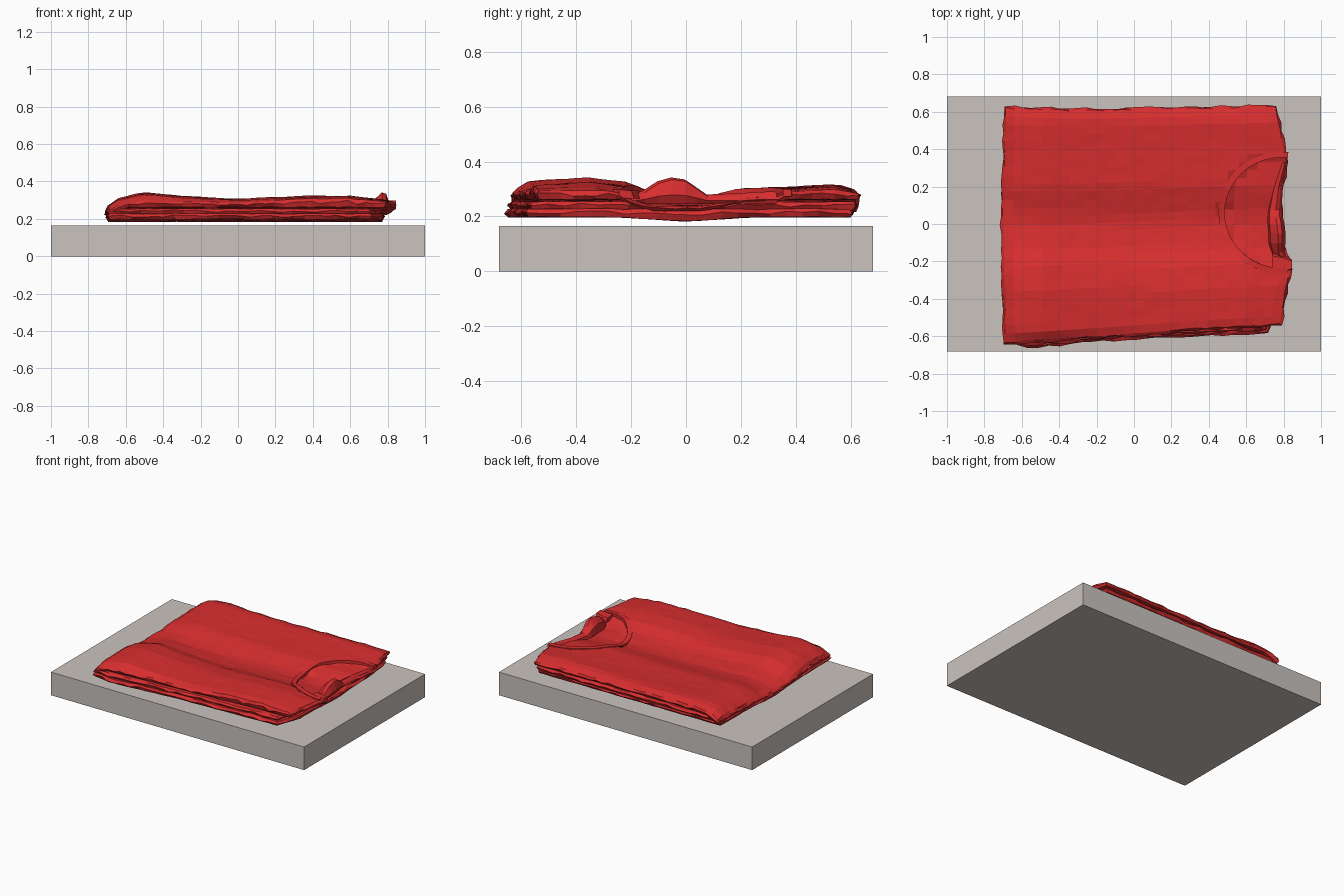
import bpy, bmesh, math, random
from mathutils import Vector

random.seed(4)
if "Cube" in bpy.data.objects:
    bpy.data.objects.remove(bpy.data.objects["Cube"], do_unlink=True)


def material(name, rgb):
    m = bpy.data.materials.new(name)
    m.use_nodes = True
    m.diffuse_color = (*rgb, 1)
    m.node_tree.nodes["Principled BSDF"].inputs["Base Color"].default_value = (*rgb, 1)
    return m


red = material("red cloth", (0.68, 0.027, 0.028))
stone = material("warm grey", (0.59, 0.55, 0.52))


def finish(bm, name, mat):
    bmesh.ops.recalc_face_normals(bm, faces=bm.faces)
    mesh = bpy.data.meshes.new(name)
    bm.to_mesh(mesh)
    bm.free()
    mesh.materials.append(mat)
    obj = bpy.data.objects.new(name, mesh)
    bpy.context.collection.objects.link(obj)
    return obj


def along(points, t):
    """Piecewise linear value at t."""
    if t <= points[0][0]:
        return points[0][1]
    for (a, p), (b, q) in zip(points, points[1:]):
        if t <= b:
            return p + (q - p) * (t - a) / (b - a)
    return points[-1][1]


def jitter(size):
    return random.uniform(-size, size)


# Height of the shirt front: two ridges with a soft valley between them
RIDGE = [(-.64, .3), (-.57, .332), (-.35, .343), (-.22, .328), (-.13, .29), (0, .268),
         (.08, .274), (.2, .303), (.4, .31), (.55, .32), (.62, .3)]
LENGTH = [(-.6, -.02), (-.5, 0), (-.3, -.02), (0, -.034), (.4, -.018), (.6, -.018), (.8, -.04)]
LEFT_ROLL = [(-.7, -.04), (-.64, -.012), (-.58, 0)]


def top_z(x, y):
    weight = along([(-.2, 1), (.1, .4)], y)
    z = along(RIDGE, y) + weight * along(LENGTH, x) + along(LEFT_ROLL, x)
    inside_neck = math.hypot((x - .79) / .31, (y - .06) / .3) < 1
    return max(z - (.016 if inside_neck else 0), .24)


def top_floor(x, y):
    return min(along([(-.68, .215), (-.6, .262)], x), top_z(x, y) - .02)


def middle_top(x, y):
    return min(.258, top_z(x, y) - .012)


def lower_floor(x, y):
    return along([(-.25, .198), (0, .182), (.25, .198)], y)


def cloth_layer(name, ends, sides, floor, ceil, nx=24, ny=20, bulge=.012):
    """Padded sheet; ends give x by y, sides give y by x, the rim is crumpled."""
    bm = bmesh.new()
    sheets = []
    for height in (ceil, floor):
        grid = []
        for i in range(nx + 1):
            row = []
            for j in range(ny + 1):
                x0 = -.69 + 1.48 * i / nx
                y = along(sides[0], x0) + (along(sides[1], x0) - along(sides[0], x0)) * j / ny
                x = along(ends[0], y) + (along(ends[1], y) - along(ends[0], y)) * i / nx
                row.append(bm.verts.new((x, y, height(x, y) + jitter(.0015))))
            grid.append(row)
        for i in range(nx):
            for j in range(ny):
                bm.faces.new((grid[i][j], grid[i + 1][j], grid[i + 1][j + 1], grid[i][j + 1]))
        sheets.append(grid)
    border = ([(i, 0) for i in range(nx)] + [(nx, j) for j in range(ny)]
              + [(i, ny) for i in range(nx, 0, -1)] + [(0, j) for j in range(ny, 0, -1)])
    rim = []
    for i, j in border:
        a, b = sheets[0][i][j], sheets[1][i][j]
        out = Vector(((i == nx) - (i == 0), (j == ny) - (j == 0), 0)).normalized()
        middle = a.co.lerp(b.co, .5 + jitter(.2))
        rim.append(bm.verts.new(middle + out * (bulge + jitter(.007))))
        a.co.z -= .25 * (a.co.z - middle.z)
        a.co += out * jitter(.005)
    for k in range(len(border)):
        n = (k + 1) % len(border)
        for grid in sheets:
            a, b = (grid[border[q][0]][border[q][1]] for q in (k, n))
            bm.faces.new((a, b, rim[n], rim[k]))
    return finish(bm, name, red)


def loft(name, rings):
    """Closed skin through rings with equal numbers of points."""
    bm = bmesh.new()
    loops = [[bm.verts.new(p) for p in ring] for ring in rings]
    for a, b in zip(loops, loops[1:]):
        for k in range(len(a)):
            n = (k + 1) % len(a)
            bm.faces.new((a[k], a[n], b[n], b[k]))
    bm.faces.new(loops[0])
    bm.faces.new(loops[-1])
    return finish(bm, name, red)


# Display slab
bm = bmesh.new()
bmesh.ops.create_cube(bm, size=1)
for v in bm.verts:
    v.co = (v.co.x * 2, v.co.y * 1.364, (v.co.z + .5) * .165)
finish(bm, "display_slab", stone)

# Folded body layers, bottom to top
cloth_layer("lower_fold",
            ([(-.6, -.685), (0, -.695), (.6, -.685)], [(-.6, .7), (-.4, .77), (.4, .77), (.6, .74)]),
            ([(-.68, -.63), (-.55, -.65), (0, -.605), (.7, -.575)], [(-.68, .59), (.7, .6)]),
            lower_floor, lambda x, y: .232)
cloth_layer("middle_fold",
            ([(-.6, -.69), (.6, -.69)], [(-.6, .69), (-.3, .76), (.3, .77), (.6, .74)]),
            ([(-.68, -.625), (-.5, -.635), (.2, -.58), (.7, -.56)], [(-.68, .6), (.7, .61)]),
            lambda x, y: .224, middle_top)
cloth_layer("shirt_front",
            ([(-.6, -.685), (0, -.7), (.6, -.685)],
             [(-.55, .78), (-.34, .81), (-.23, .84), (-.17, .82), (-.1, .78),
              (.15, .78), (.33, .815), (.5, .78), (.61, .755)]),
            ([(-.68, -.63), (-.5, -.62), (0, -.585), (.4, -.555), (.78, -.535)],
             [(-.68, .62), (-.3, .605), (.3, .615), (.78, .625)]),
            top_floor, top_z, nx=30, ny=28)

# Ribbed neckline band following the cloth
rings = []
for k in range(25):
    angle = math.radians(84 + 192 * k / 24)
    ring = []
    for scale, lift in ((.985, -.02), (.985, .005), (1.09, .004), (1.09, -.02)):
        x = .79 + .31 * scale * math.cos(angle)
        y = .06 + .3 * scale * math.sin(angle)
        outer = .79 + .31 * 1.1 * math.cos(angle), .06 + .3 * 1.1 * math.sin(angle)
        ring.append((x, y, top_z(*outer) + lift))
    rings.append(ring)
loft("neckline_band", rings)

# Standing back collar: y, centre x, crest z, half width
stations = [(-.2, .8, .275, .02), (-.15, .77, .295, .035), (-.1, .765, .328, .045),
            (-.05, .765, .342, .045), (0, .76, .335, .045), (.04, .755, .308, .04),
            (.08, .755, .28, .035), (.2, .77, .285, .025), (.33, .805, .292, .015)]
rings = []
for y, x, z, w in stations:
    base = .245
    rings.append([(x - w, y, base), (x - w * .8, y, base + (z - base) * .6), (x + w * .1, y - .005, z),
                  (x + w * .6, y, z - .008), (x + w, y, base + (z - base) * .35), (x + w * .6, y, base)])
loft("back_collar", rings)

# Crumpled shoulder tip beside the neck opening
loft("shoulder_tip", [[(x, -.22 + s * w, .28 + h) for s, h in ((-1, -.012), (1, -.015), (.7, .014), (-.6, .018))]
                      for x, w in ((.74, .07), (.8, .055), (.845, .03))])
